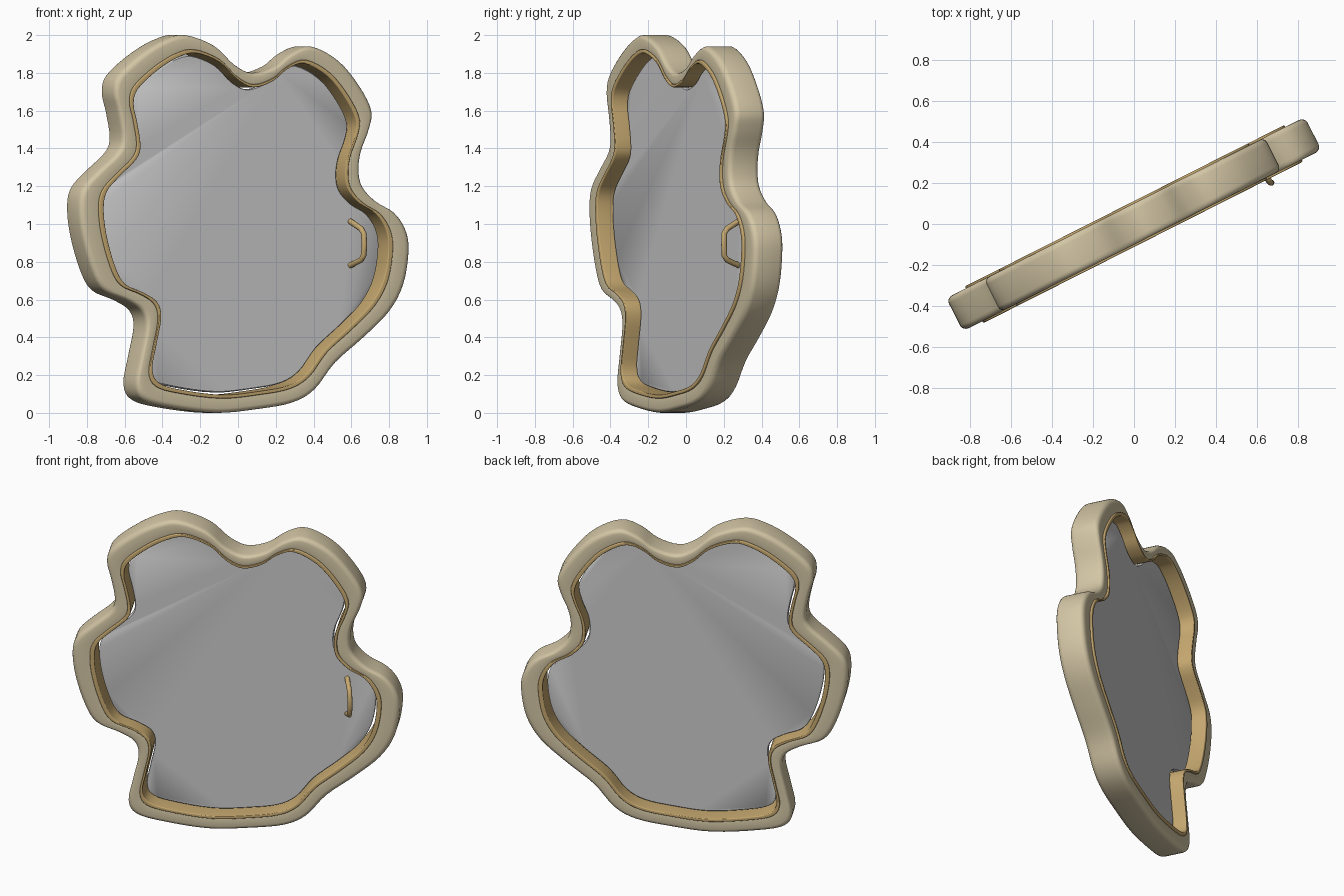
import bpy, bmesh, math
from mathutils import Vector, Matrix

if "Cube" in bpy.data.objects:
    bpy.data.objects.remove(bpy.data.objects["Cube"], do_unlink=True)

TURN = Matrix.Rotation(math.radians(26.8), 4, "Z")
MID = 1.0                        # height the outline is scaled about
INSET_X, INSET_Z = 0.115, 0.08   # shrink of the outline per unit of inset
HALF = 0.09                      # half the frame depth

# Wavy outer outline, clockwise from the left peak
OUTLINE = [
    (-.345, 2), (-.18, 1.945), (-.06, 1.845), (.05, 1.8), (.18, 1.835),
    (.28, 1.905), (.4, 1.94), (.56, 1.865), (.685, 1.73), (.756, 1.6),
    (.74, 1.5), (.695, 1.39), (.68, 1.29), (.7, 1.2), (.78, 1.12),
    (.89, 1.06), (.958, .97), (.978, .86), (.946, .68), (.86, .535),
    (.71, .4), (.54, .265), (.42, .125), (.29, .055), (.08, .02),
    (-.17, 0), (-.45, .03), (-.6, .07), (-.645, .15), (-.62, .285),
    (-.585, .45), (-.61, .54), (-.7, .595), (-.835, .65), (-.905, .76),
    (-.963, .945), (-.98, 1.1), (-.955, 1.195), (-.87, 1.28), (-.755, 1.38),
    (-.727, 1.46), (-.75, 1.595), (-.774, 1.7), (-.745, 1.79), (-.61, 1.9),
    (-.47, 1.975),
]


def material(name, color, roughness):
    mat = bpy.data.materials.new(name)
    mat.use_nodes = True
    mat.diffuse_color = (*color, 1)
    shader = mat.node_tree.nodes["Principled BSDF"]
    shader.inputs["Base Color"].default_value = (*color, 1)
    shader.inputs["Roughness"].default_value = roughness
    return mat


def smooth_loop(points, steps=4):
    """Closed Catmull-Rom curve through the points."""
    pts = [Vector(p) for p in points]
    n = len(pts)
    out = []
    for i in range(n):
        a, b, c, d = (pts[(i + k) % n] for k in (-1, 0, 1, 2))
        for s in range(steps):
            t = s / steps
            out.append(b + (c - a) * t / 2
                       + (2 * a - 5 * b + 4 * c - d) * t ** 2 / 2
                       + (3 * b - a - 3 * c + d) * t ** 3 / 2)
    return out


def shade(obj):
    bpy.ops.object.select_all(action="DESELECT")
    obj.select_set(True)
    bpy.context.view_layer.objects.active = obj
    bpy.ops.object.shade_smooth_by_angle(angle=math.radians(40))


def loft(name, profile, mat, ring=True):
    """Sweep (inset, depth) pairs round the outline, as a ring or capped slab."""
    bm = bmesh.new()
    rings = []
    for inset, depth in profile:
        rings.append([bm.verts.new((p.x * (1 - INSET_X * inset), depth,
                                    MID + (p.y - MID) * (1 - INSET_Z * inset)))
                      for p in LOOP])
    pairs = list(zip(rings, rings[1:]))
    if ring:
        pairs.append((rings[-1], rings[0]))
    else:
        bm.faces.new(rings[0])
        bm.faces.new(rings[-1])
    n = len(LOOP)
    for a, b in pairs:
        for i in range(n):
            j = (i + 1) % n
            bm.faces.new((a[i], a[j], b[j], b[i]))
    bmesh.ops.recalc_face_normals(bm, faces=bm.faces)
    mesh = bpy.data.meshes.new(name)
    bm.to_mesh(mesh)
    bm.free()
    mesh.materials.append(mat)
    obj = bpy.data.objects.new(name, mesh)
    bpy.context.collection.objects.link(obj)
    obj.matrix_world = TURN
    shade(obj)


def rounded_profile(outer, inner, half, r_out, r_in, width=0.1, steps=4):
    """Rounded rectangle; radii are lengths, width is the length of one inset."""
    corners = [(outer, -1, r_out, 1), (inner, -1, r_in, -1),
               (inner, 1, r_in, -1), (outer, 1, r_out, 1)]
    out = []
    for edge, side, r, way in corners:
        arc = []
        for k in range(steps + 1):
            a = k / steps * math.pi / 2
            arc.append((edge + way * r / width * (1 - math.cos(a)),
                        side * (half - r + r * math.sin(a))))
        # run the arc so that the profile keeps one direction
        out += arc if way * side < 0 else arc[::-1]
    return out


frame_mat = material("cream wood", (.66, .57, .38), .6)
trim_mat = material("golden tan", (.56, .39, .16), .5)
glass_mat = material("grey glass", (.6, .6, .6), .3)
LOOP = smooth_loop(OUTLINE)

# Thick frame, thin inner lining and the pane with a small gap round it
loft("frame", rounded_profile(0, 1.05, HALF, .03, .015), frame_mat)
loft("inner_lining", rounded_profile(.95, 1.2, HALF + .01, .006, .006), trim_mat)
loft("glass_pane", [(1.42, -.02), (1.37, -.016), (1.35, -.008),
                    (1.35, .008), (1.37, .016), (1.42, .02)], glass_mat, ring=False)

# Bent rod handle on the front
curve = bpy.data.curves.new("handle", "CURVE")
curve.dimensions = "3D"
curve.bevel_depth = .015
curve.bevel_resolution = 3
curve.use_fill_caps = True
rod = curve.splines.new("POLY")
path = [(.655, -.018, 1.015), (.68, -.1, .975), (.685, -.12, .95),
        (.688, -.122, .89), (.685, -.12, .835), (.68, -.1, .81), (.655, -.018, .78)]
rod.points.add(len(path) - 1)
for point, co in zip(rod.points, path):
    point.co = (*co, 1)
curve.materials.append(trim_mat)
handle = bpy.data.objects.new("handle", curve)
bpy.context.collection.objects.link(handle)
handle.matrix_world = TURN
bpy.ops.object.select_all(action="DESELECT")
handle.select_set(True)
bpy.context.view_layer.objects.active = handle
bpy.ops.object.convert(target="MESH")
shade(bpy.context.view_layer.objects.active)
